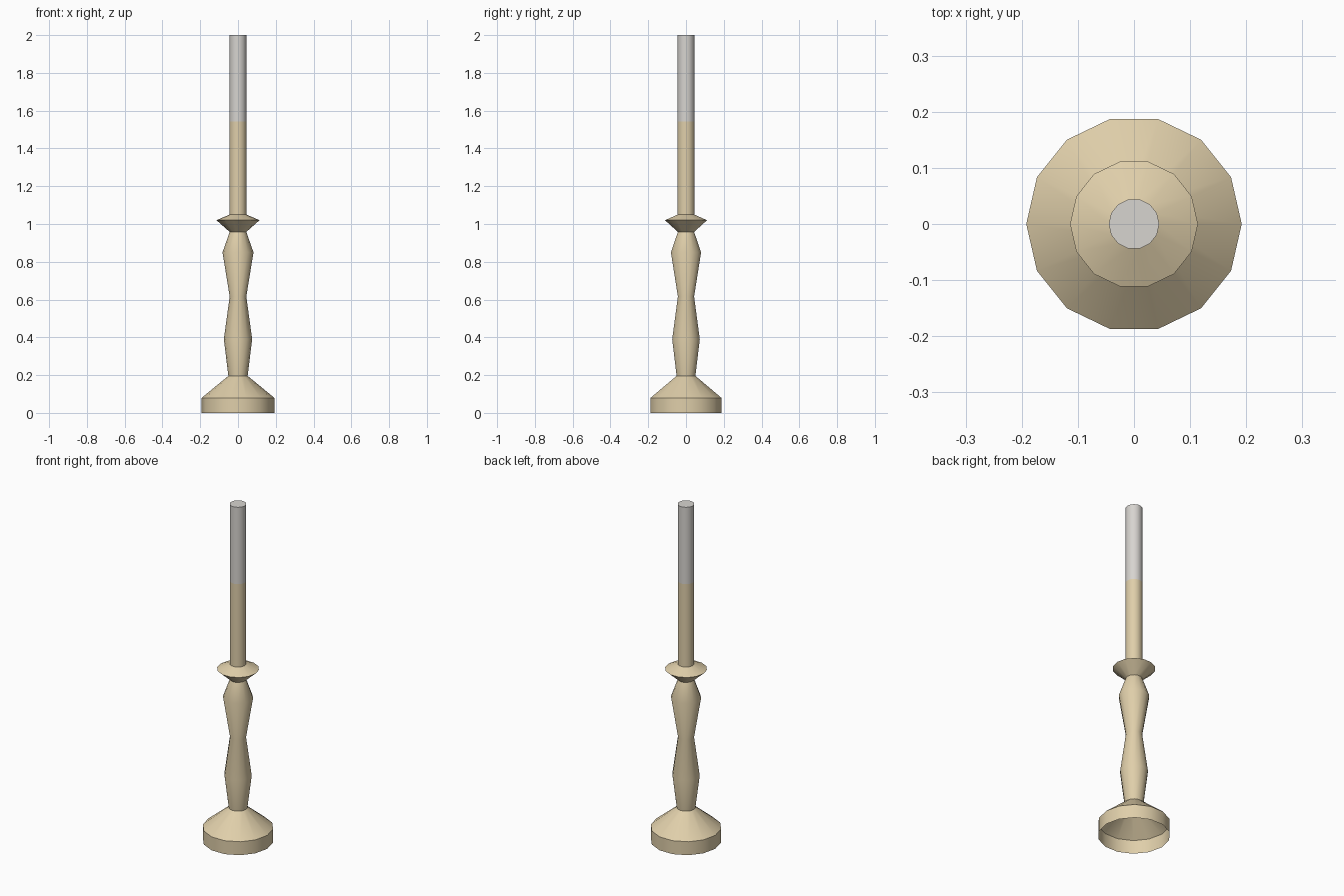
import bpy, bmesh, math

if "Cube" in bpy.data.objects:
    bpy.data.objects.remove(bpy.data.objects["Cube"])

SIDES = 14


def material(name, rgb):
    m = bpy.data.materials.new(name)
    m.diffuse_color = (*rgb, 1.0)
    m.use_nodes = True
    m.node_tree.nodes["Principled BSDF"].inputs["Base Color"].default_value = m.diffuse_color
    return m


def lathe(name, profile, mat, cap_top=False):
    """Revolve (radius, height) points around z."""
    bm = bmesh.new()
    rings = [[bm.verts.new((r * math.cos(2 * math.pi * i / SIDES),
                            r * math.sin(2 * math.pi * i / SIDES), z))
              for i in range(SIDES)] for r, z in profile]
    for low, high in zip(rings, rings[1:]):
        for i in range(SIDES):
            j = (i + 1) % SIDES
            bm.faces.new((low[i], low[j], high[j], high[i]))
    if cap_top:
        bm.faces.new(rings[-1])
    mesh = bpy.data.meshes.new(name)
    bm.to_mesh(mesh)
    bm.free()
    mesh.materials.append(mat)
    obj = bpy.data.objects.new(name, mesh)
    bpy.context.collection.objects.link(obj)
    bpy.ops.object.select_all(action='DESELECT')
    obj.select_set(True)
    bpy.context.view_layer.objects.active = obj
    bpy.ops.object.shade_smooth_by_angle(angle=math.radians(30))
    return obj


cream = material("cream", (0.74, 0.62, 0.40))
grey = material("light_grey", (0.68, 0.66, 0.63))

# Holder: hollow foot, turned stem, drip pan and lower candle
lathe("candlestick", [(0.192, 0), (0.192, 0.08), (0.051, 0.196), (0.075, 0.39),
                      (0.044, 0.616), (0.082, 0.85), (0.044, 0.958),
                      (0.114, 1.02), (0.045, 1.05), (0.045, 1.543)], cream)

# Pale upper candle with flat top
lathe("candle_top", [(0.045, 1.543), (0.045, 2.0)], grey, cap_top=True)
